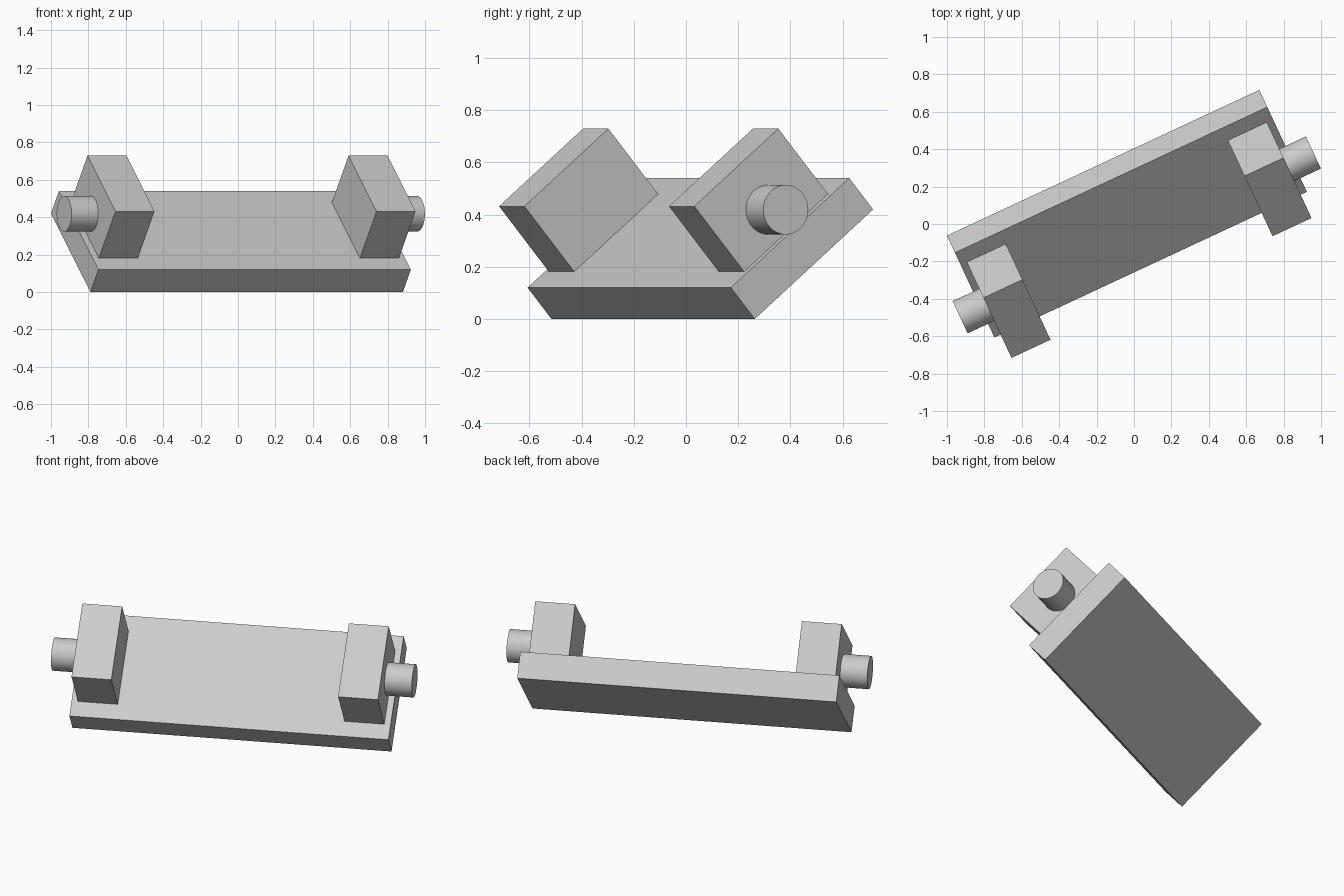
import bpy
import math
from mathutils import Matrix, Vector

old = bpy.data.objects.get("Cube")
if old:
    bpy.data.objects.remove(old, do_unlink=True)

# One plain grey for everything
GREY = (0.6, 0.6, 0.6, 1.0)
grey = bpy.data.materials.new("light_grey")
grey.use_nodes = True
grey.diffuse_color = GREY
grey.node_tree.nodes["Principled BSDF"].inputs["Base Color"].default_value = GREY

# Shared frame: tilted about its long axis, then turned about the vertical
FRAME = (Matrix.Translation((-0.038, 0.055, 0.27))
         @ Matrix.Rotation(math.radians(25), 4, "Z")
         @ Matrix.Rotation(math.radians(40), 4, "X"))

PLATE = Vector((1.843, 0.653, 0.157))
BLOCK = Vector((0.23, 0.463, 0.327))
BLOCK_X = 0.77
PEG_RADIUS = 0.095
PEG_END = 1.042
PEG_Z = 0.194


def finish(name, local):
    obj = bpy.context.object
    obj.name = name
    obj.data.materials.append(grey)
    obj.matrix_world = FRAME @ local
    return obj


def box(name, size, centre):
    bpy.ops.mesh.primitive_cube_add(size=1)
    bpy.context.object.data.transform(Matrix.Diagonal((*size, 1)))
    return finish(name, Matrix.Translation(centre))


# Base plate
box("base_plate", PLATE, (0, 0, 0))

# A block on each end of the plate, with a round peg pointing outward
for side, sign in (("left", 1), ("right", -1)):
    box(side + "_block", BLOCK, (sign * BLOCK_X, 0, (PLATE.z + BLOCK.z) / 2))

    inner = BLOCK_X + BLOCK.x / 2
    bpy.ops.mesh.primitive_cylinder_add(vertices=48, radius=PEG_RADIUS,
                                        depth=PEG_END - inner)
    bpy.ops.object.shade_smooth_by_angle(angle=math.radians(30))
    finish(side + "_peg",
           Matrix.Translation((sign * (inner + PEG_END) / 2, 0, PEG_Z))
           @ Matrix.Rotation(math.radians(90), 4, "Y"))
